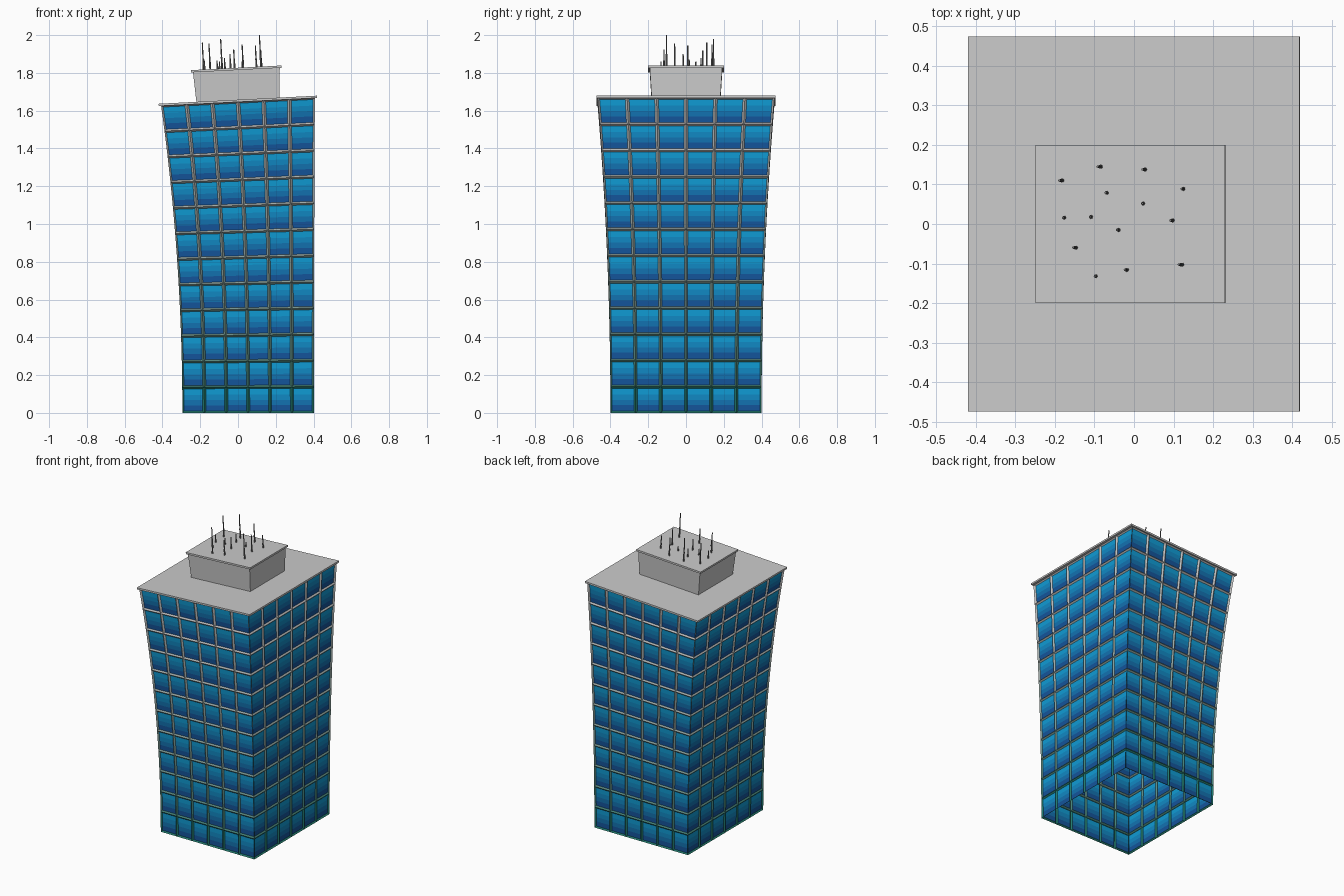
import bpy, bmesh, math
from mathutils import Matrix, Vector

if "Cube" in bpy.data.objects:
    bpy.data.objects.remove(bpy.data.objects["Cube"])

H, A, B = 1.648, 0.348, 0.40      # wall height, half width, half depth at the ground
ROWS, COLS, BORDER = 12, 6, 0.0125
BANDS = 4                         # colour bands in each pane
TILT = 0.051


def lerp(a, b, t):
    return [p + (q - p) * t for p, q in zip(a, b)]


def material(name, col):
    m = bpy.data.materials.new(name)
    m.diffuse_color = (*col, 1)
    m.use_nodes = True
    m.node_tree.nodes["Principled BSDF"].inputs["Base Color"].default_value = m.diffuse_color
    return m


def finish(bm, name, mats=()):
    me = bpy.data.meshes.new(name)
    bm.to_mesh(me)
    bm.free()
    ob = bpy.data.objects.new(name, me)
    bpy.context.collection.objects.link(ob)
    for m in mats:
        me.materials.append(m)
    return ob


# Open-bottomed tower walls: grid of cells, each inset to a recessed pane
bm = bmesh.new()
corners = [Vector(c) for c in ((-A, -B), (A, -B), (A, B), (-A, B))]
rh = H / ROWS
for i in range(4):
    p, q = corners[i], corners[(i + 1) % 4]
    for c in range(COLS):
        u0, u1 = p.lerp(q, c / COLS), p.lerp(q, (c + 1) / COLS)
        for r in range(ROWS):
            z0, z1 = r * rh, (r + 1) * rh
            bm.faces.new([bm.verts.new((*u, z)) for u, z in
                          ((u0, z0), (u1, z0), (u1, z1), (u0, z1))])
bmesh.ops.remove_doubles(bm, verts=bm.verts[:], dist=1e-4)
panes = bm.faces[:]
bmesh.ops.inset_individual(bm, faces=panes, thickness=BORDER, depth=-0.008)
for f in panes:
    f.material_index = ROWS

# Cut the panes into bands and colour everything by height
pane_h = rh - 2 * BORDER
for r in range(ROWS):
    for k in range(1, BANDS):
        z = r * rh + BORDER + pane_h * k / BANDS
        bmesh.ops.bisect_plane(bm, geom=bm.verts[:] + bm.edges[:] + bm.faces[:],
                               plane_co=(0, 0, z), plane_no=(0, 0, 1))
for f in bm.faces:
    z = f.calc_center_median().z
    r = min(ROWS - 1, max(0, int(z / rh)))
    if f.material_index == ROWS:
        k = int((z - r * rh - BORDER) / pane_h * BANDS)
        f.material_index = ROWS + min(BANDS - 1, max(0, k))
    else:
        f.material_index = r

# Flare and bend the tower
for v in bm.verts:
    x, y, z = v.co
    t = z / H
    s = 1 + 0.17 * t * t
    v.co = (0.0535 * (1 - t * t) + s * x, s * y, z + s * x * TILT * t)

mats = [material(f"frame_{r}", lerp((0.015, 0.19, 0.15), (0.5, 0.5, 0.5), r / (ROWS - 1)))
        for r in range(ROWS)]
mats += [material(f"glass_{k}", lerp((0.007, 0.09, 0.33), (0.005, 0.33, 0.66), k / (BANDS - 1)))
         for k in range(BANDS)]
finish(bm, "tower_walls", mats)

# Tilted roof frame shared by all rooftop parts
ROOF = Matrix.Translation((0, 0, H)) @ Matrix.Rotation(-TILT, 4, 'Y')


def block(name, z0, hx0, hy0, z1, hx1, hy1):
    bm = bmesh.new()
    bmesh.ops.create_cube(bm, size=2)
    for v in bm.verts:
        hx, hy, z = (hx1, hy1, z1) if v.co.z > 0 else (hx0, hy0, z0)
        v.co = ROOF @ Vector((v.co.x * hx, v.co.y * hy, z))
    return finish(bm, name)


block("roof_slab", -0.002, 0.42, 0.475, 0.010, 0.42, 0.475)
block("plant_room", 0.008, 0.220, 0.182, 0.168, 0.230, 0.192)
block("plant_room_roof", 0.167, 0.24, 0.20, 0.179, 0.24, 0.20)

# Antennas: x, y and tip height
ANTENNAS = [(-.185, .11, 1.96), (-.087, .145, 1.98), (.025, .138, 1.95),
            (-.072, .079, 1.88), (.122, .089, 1.92), (.02, .052, 1.86),
            (-.18, .016, 1.87), (-.112, .018, 1.865), (.095, .009, 1.945),
            (-.042, -.015, 1.90), (-.15, -.06, 1.955), (-.10, -.132, 1.86),
            (-.021, -.116, 1.925), (.119, -.103, 2.0)]
bm = bmesh.new()
for x, y, tip in ANTENNAS:
    lx = x + 0.012
    top = tip - H - lx * TILT
    mid = 0.178 + (top - 0.178) * 0.4
    for z0, z1, r0, r1 in ((0.175, mid, 0.005, 0.0045), (mid, top, 0.0035, 0.003)):
        bmesh.ops.create_cone(bm, cap_ends=True, segments=8, radius1=r0, radius2=r1,
                              depth=z1 - z0,
                              matrix=ROOF @ Matrix.Translation((lx, y, (z0 + z1) / 2)))
finish(bm, "antennas", [material("antenna_grey", (0.2, 0.2, 0.2))])
